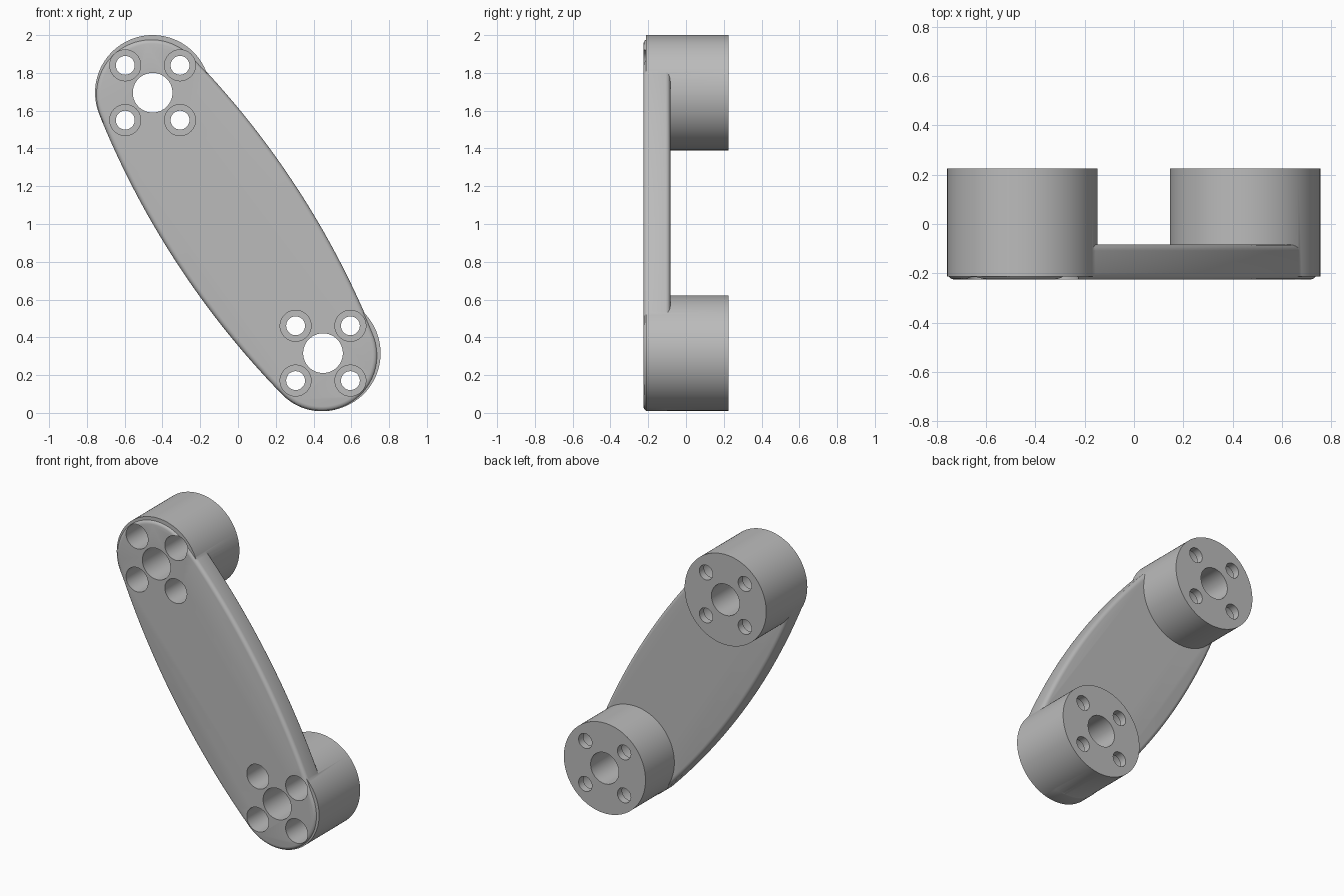
import bpy, bmesh
from math import sin, cos, pi, atan2, hypot
from mathutils import Vector

if "Cube" in bpy.data.objects:
    bpy.data.objects.remove(bpy.data.objects["Cube"], do_unlink=True)

FRONT, BACK = -0.225, 0.225
BOSSES = [Vector((-0.452, 1.695)), Vector((0.45, 0.316))]

grey = bpy.data.materials.new("plain grey")
grey.use_nodes = True
grey.diffuse_color = (0.5, 0.5, 0.5, 1)
grey.node_tree.nodes["Principled BSDF"].inputs["Base Color"].default_value = (0.5, 0.5, 0.5, 1)


def prism(name, outline, y0, y1):
    """Extrude a closed x-z outline along y."""
    bm = bmesh.new()
    face = bm.faces.new([bm.verts.new((x, y0, z)) for x, z in outline])
    ext = bmesh.ops.extrude_face_region(bm, geom=[face])
    verts = [g for g in ext["geom"] if isinstance(g, bmesh.types.BMVert)]
    bmesh.ops.translate(bm, verts=verts, vec=(0, y1 - y0, 0))
    bmesh.ops.recalc_face_normals(bm, faces=bm.faces)
    mesh = bpy.data.meshes.new(name)
    bm.to_mesh(mesh)
    bm.free()
    mesh.materials.append(grey)
    obj = bpy.data.objects.new(name, mesh)
    bpy.context.collection.objects.link(obj)
    return obj


def arc(cx, cy, r, a0, a1, n):
    return [Vector((cx + r * cos(a0 + (a1 - a0) * i / n),
                    cy + r * sin(a0 + (a1 - a0) * i / n))) for i in range(n)]


def cylinder(name, c, r, y0, y1, n=64):
    return prism(name, arc(c.x, c.y, r, 0, 2 * pi, n), y0, y1)


def apply(obj, mod):
    bpy.context.view_layer.objects.active = obj
    bpy.ops.object.modifier_apply(modifier=mod.name)


def combine(obj, other, operation):
    mod = obj.modifiers.new("combine", 'BOOLEAN')
    mod.operation, mod.object, mod.solver = operation, other, 'EXACT'
    apply(obj, mod)
    bpy.data.objects.remove(other, do_unlink=True)


# Bulged plate: two end arcs joined tangentially by two large side arcs
half, tip_r, mid_w = 0.825, 0.295, 0.375
side_r = (half ** 2 + mid_w ** 2 - tip_r ** 2) / (2 * (mid_w - tip_r))
drop = side_r - mid_w
t = atan2(drop, half)
local = (arc(half, 0, tip_r, -t, t, 40) + arc(0, -drop, side_r, t, pi - t, 40)
         + arc(-half, 0, tip_r, pi - t, pi + t, 40)
         + arc(0, drop, side_r, pi + t, 2 * pi - t, 40))
along = (BOSSES[1] - BOSSES[0]).normalized()
across = Vector((-along.y, along.x))
centre = Vector((-0.007, 0.994))
outline = [centre + along * p.x + across * p.y for p in local]
arm = prism("link_arm", outline, FRONT, -0.083)

# Rounded plate rims
bev = arm.modifiers.new("rim", 'BEVEL')
bev.width, bev.segments, bev.limit_method = 0.025, 4, 'ANGLE'
bev.angle_limit = 0.8
apply(arm, bev)

# Round bosses at both ends
for c in BOSSES:
    combine(arm, cylinder("boss", c, 0.305, -0.213, BACK, 96), 'UNION')

# Centre bores and counterbored screw holes
for c in BOSSES:
    combine(arm, cylinder("bore", c, 0.105, FRONT - 0.1, BACK + 0.1), 'DIFFERENCE')
    for sx in (-1, 1):
        for sz in (-1, 1):
            h = c + Vector((sx, sz)) * 0.145
            combine(arm, cylinder("counterbore", h, 0.082, FRONT - 0.1, 0.175, 48), 'DIFFERENCE')
            combine(arm, cylinder("screw_hole", h, 0.05, FRONT - 0.1, BACK + 0.1, 32), 'DIFFERENCE')

bpy.ops.object.select_all(action='DESELECT')
arm.select_set(True)
bpy.context.view_layer.objects.active = arm
bpy.ops.object.shade_smooth_by_angle(angle=0.6)
